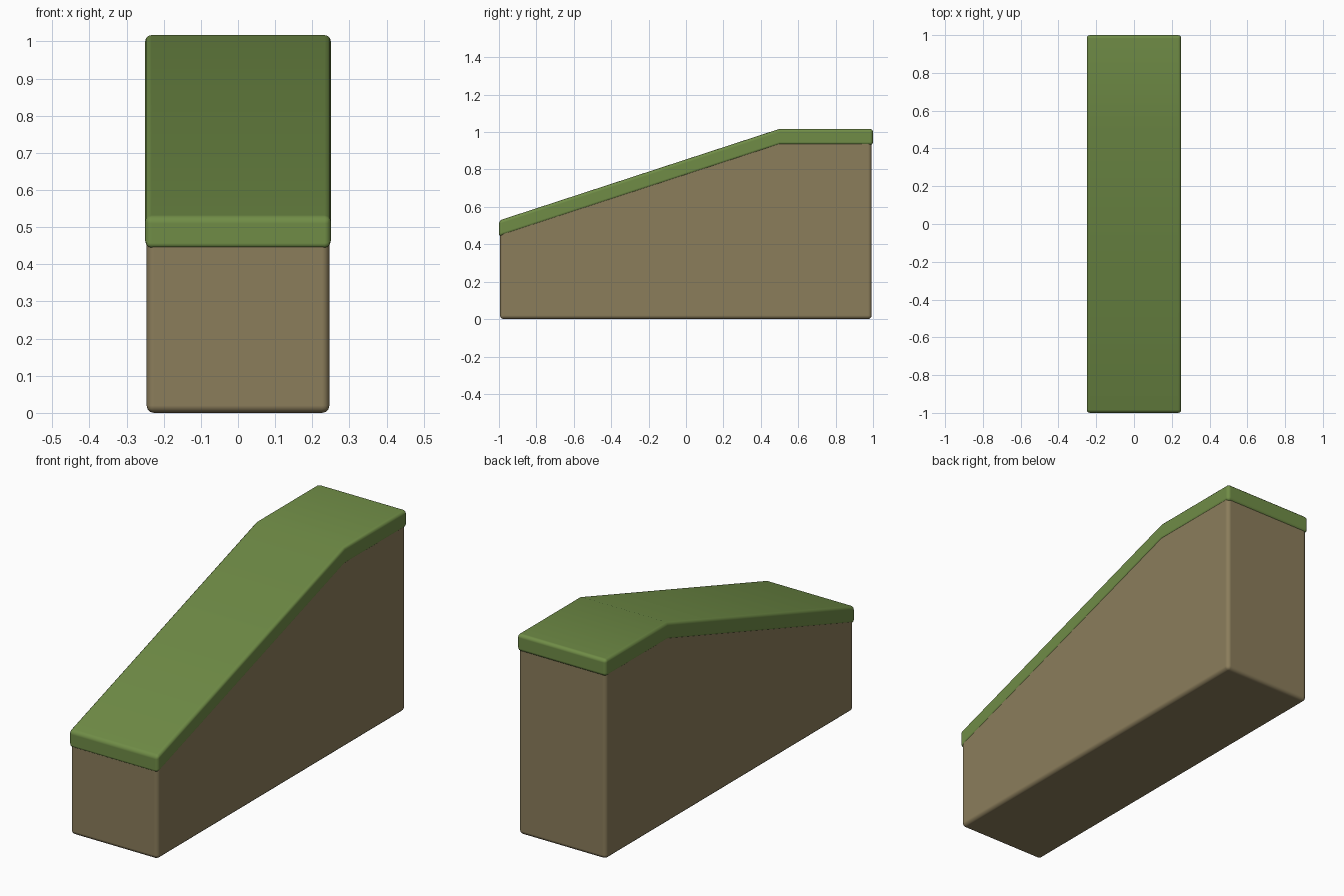
import bpy
import bmesh

if "Cube" in bpy.data.objects:
    bpy.data.objects.remove(bpy.data.objects["Cube"])


def material(name, rgb):
    m = bpy.data.materials.new(name)
    m.diffuse_color = (*rgb, 1.0)
    m.use_nodes = True
    m.node_tree.nodes["Principled BSDF"].inputs["Base Color"].default_value = m.diffuse_color
    return m


def extruded_profile(name, profile, half_width, mat, bevel):
    """Extrude a (y, z) side profile across x and round its sharp edges."""
    bm = bmesh.new()
    face = bm.faces.new([bm.verts.new((-half_width, y, z)) for y, z in profile])
    res = bmesh.ops.extrude_face_region(bm, geom=[face])
    moved = [g for g in res["geom"] if isinstance(g, bmesh.types.BMVert)]
    bmesh.ops.translate(bm, verts=moved, vec=(2 * half_width, 0, 0))
    bmesh.ops.recalc_face_normals(bm, faces=bm.faces)
    mesh = bpy.data.meshes.new(name)
    bm.to_mesh(mesh)
    bm.free()
    for p in mesh.polygons:
        p.use_smooth = True
    mesh.materials.append(mat)
    obj = bpy.data.objects.new(name, mesh)
    bpy.context.collection.objects.link(obj)
    # the shallow slope crease stays below the angle limit
    mod = obj.modifiers.new("rounded_edges", "BEVEL")
    mod.width = bevel
    mod.segments = 3
    mod.limit_method = "ANGLE"
    mod.angle_limit = 0.6
    mod.harden_normals = True
    return obj


grass = material("grass green", (0.162, 0.265, 0.062))
dirt = material("earth brown", (0.258, 0.205, 0.105))

# earth block, its top hidden inside the grass layer
extruded_profile("earth_block",
                 [(-0.995, 0.0), (0.993, 0.0), (0.993, 0.975),
                  (0.5, 0.975), (-0.995, 0.487)],
                 0.246, dirt, 0.02)

# grass layer following the slope and the flat top
extruded_profile("grass_layer",
                 [(-1.0, 0.44), (0.5, 0.93), (1.0, 0.93),
                  (1.0, 1.017), (0.5, 1.017), (-1.0, 0.527)],
                 0.25, grass, 0.017)
